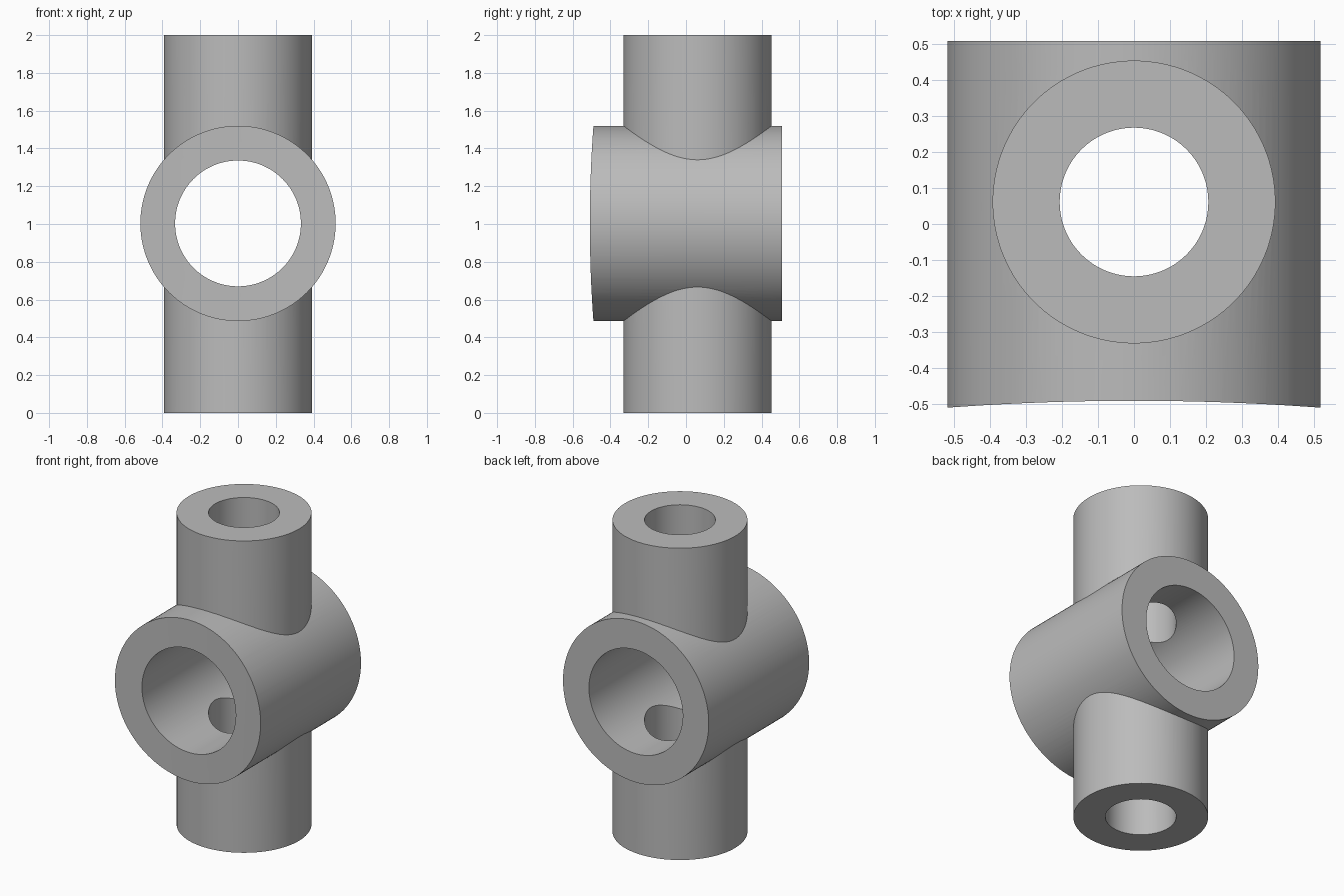
import bpy
import math

if "Cube" in bpy.data.objects:
    bpy.data.objects.remove(bpy.data.objects["Cube"], do_unlink=True)

HUB_Z = 1.003      # height of the cross tube axis
POST_Y = 0.061     # depth of the upright tube axis
BACK, FRONT = 0.508, -0.49
SADDLE_R = 7.0     # radius of the shallow hollow across the front end

grey = bpy.data.materials.new("plain grey")
grey.use_nodes = True
grey.diffuse_color = (0.5, 0.5, 0.5, 1)
grey.node_tree.nodes["Principled BSDF"].inputs["Base Color"].default_value = (0.5, 0.5, 0.5, 1)


def cylinder(name, radius, length, centre, along_y=False, sides=128):
    bpy.ops.mesh.primitive_cylinder_add(
        vertices=sides, radius=radius, depth=length, location=centre,
        rotation=(math.pi / 2 if along_y else 0, 0, 0))
    obj = bpy.context.object
    obj.name = name
    obj.data.materials.append(grey)
    return obj


def combine(target, other, operation):
    mod = target.modifiers.new(operation.title(), "BOOLEAN")
    mod.operation = operation
    mod.solver = "EXACT"
    mod.object = other
    bpy.ops.object.select_all(action="DESELECT")
    bpy.context.view_layer.objects.active = target
    target.select_set(True)
    bpy.ops.object.modifier_apply(modifier=mod.name)
    bpy.data.objects.remove(other, do_unlink=True)


# Cross tube, left a little long at the front and trimmed by the hollow
start = FRONT - 0.1
body = cylinder("cross_pipe_fitting", 0.517, BACK - start,
                (0, (BACK + start) / 2, HUB_Z), along_y=True)
saddle = cylinder("saddle_cutter", SADDLE_R, 3, (0, FRONT - SADDLE_R, 1), sides=720)
combine(body, saddle, "DIFFERENCE")

# Upright tube
post = cylinder("upright_tube", 0.392, 2, (0, POST_Y, 1))
combine(body, post, "UNION")

# Bores through both tubes
wide_bore = cylinder("wide_bore_cutter", 0.333, 3, (0, 0, HUB_Z), along_y=True)
combine(body, wide_bore, "DIFFERENCE")
narrow_bore = cylinder("narrow_bore_cutter", 0.206, 3, (0, POST_Y, 1))
combine(body, narrow_bore, "DIFFERENCE")

# Smooth walls with crisp rims and seams
bpy.ops.object.select_all(action="DESELECT")
body.select_set(True)
bpy.context.view_layer.objects.active = body
bpy.ops.object.shade_smooth_by_angle(angle=math.radians(25))
